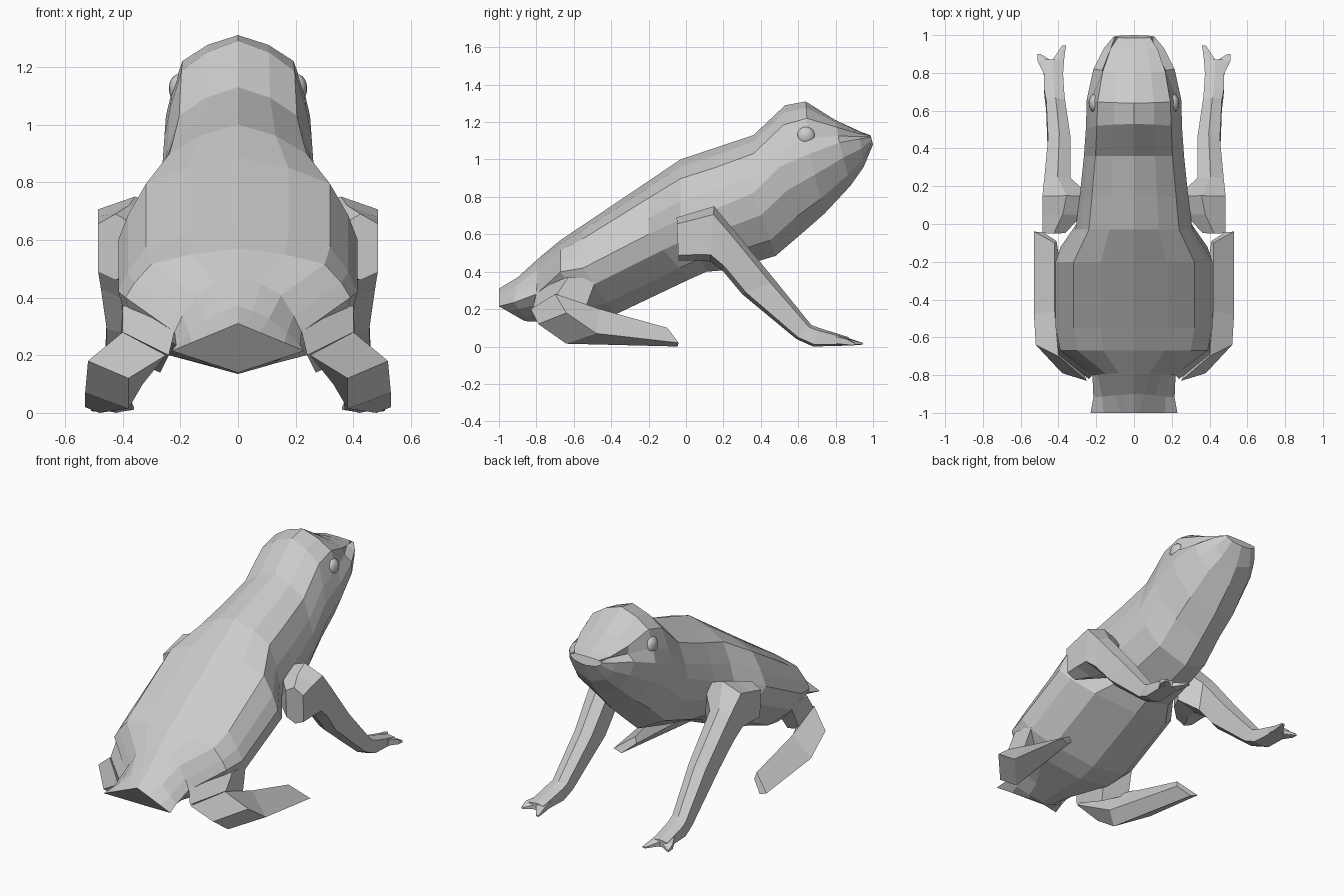
import bpy, bmesh
from mathutils import Vector


def loft(name, rings, mirror=False):
    """Skin closed rings of points into a capped flat-shaded mesh."""
    bm = bmesh.new()
    for s in ((1, -1) if mirror else (1,)):
        vs = [[bm.verts.new((s * x, y, z)) for x, y, z in r] for r in rings]
        n = len(vs[0])
        for a, b in zip(vs, vs[1:]):
            for i in range(n):
                j = (i + 1) % n
                bm.faces.new((a[i], a[j], b[j], b[i]))
        bm.faces.new(vs[0])
        bm.faces.new(vs[-1])
    bmesh.ops.recalc_face_normals(bm, faces=bm.faces)
    me = bpy.data.meshes.new(name)
    bm.to_mesh(me)
    bm.free()
    ob = bpy.data.objects.new(name, me)
    bpy.context.collection.objects.link(ob)
    return ob


def body_ring(ty, tz, sy, sz, by, bz, w, crease=1.0, diamond=0.0):
    """Ring through a top, a widest side and a bottom point."""
    shape = [(0, 0), (.12, .42), (.32, .77), (.7, .92 * crease), (1, 1),
             (1.35, .94), (1.75, .66), (2, 0)]
    t, s, b = Vector((0, ty, tz)), Vector((0, sy, sz)), Vector((0, by, bz))
    half = []
    for u, f in shape:
        p = t.lerp(s, u) if u <= 1 else s.lerp(b, u - 1)
        f += (min(u, 2 - u) - f) * diamond
        half.append((w * f, p.y, p.z))
    return half + [(-x, y, z) for x, y, z in half[-2:0:-1]]


def limb_ring(uy, uz, ly, lz, xi, xo):
    """Six-sided ring from an upper ridge, a lower ridge and inner/outer x."""
    xm = (xi + xo) / 2
    return [(x, uy + (ly - uy) * u, uz + (lz - uz) * u) for x, u in
            ((xm, 0), (xo, .15), (xo, .88), (xm, 1), (xi, .88), (xi, .15))]


def limb(name, rows):
    return loft(name, [limb_ring(*r) for r in rows], True)


# Body and head, tail to snout
loft("body", [body_ring(*r) for r in (
    (-1, .31, -1, .215, -.87, .14, .23, 1, 1),
    (-.9, .37, -.92, .235, -.85, .135, .215, 1, .6),
    (-.79, .47, -.8, .28, -.74, .135, .22, 1, .2),
    (-.67, .57, -.67, .4, -.5, .14, .39),
    (-.55, .65, -.55, .42, -.38, .17, .415),
    (-.2, .885, -.2, .6, .02, .36, .415),
    (-.03, 1.0, -.03, .68, .11, .4, .31),
    (.15, 1.06, .12, .72, .23, .41, .29),
    (.36, 1.13, .36, .82, .48, .485, .265),
    (.53, 1.29, .5, .96, .62, .605, .255),
    (.64, 1.31, .66, 1.03, .74, .71, .25),
    (.8, 1.21, .82, 1.09, .88, .86, .215, .85),
    (.93, 1.15, .93, 1.11, .95, .96, .16, .7),
    (.985, 1.13, .99, 1.12, 1.0, 1.08, .11))])

# Front legs: shoulder, forearm and foot in one skin
limb("front_leg", (
    (-.05, .69, -.04, .46, .365, .485),
    (.05, .72, .05, .46, .27, .485),
    (.15, .75, .13, .455, .23, .485),
    (.25, .63, .2, .4, .335, .475),
    (.48, .35, .3, .28, .335, .455),
    (.67, .115, .59, .04, .365, .465),
    (.71, .1, .68, 0, .37, .475),
    (.87, .05, .87, .005, .38, .48)))

# Two splayed webbed toes on each front foot
limb("outer_toe", ((.8, .06, .8, .01, .42, .48),
                   (.86, .045, .86, .005, .43, .51),
                   (.9, .02, .9, .005, .495, .51)))
limb("inner_toe", ((.8, .06, .8, .01, .375, .43),
                   (.87, .045, .87, .005, .37, .43),
                   (.945, .02, .945, .01, .36, .38)))

# Hind thighs, from inside the hips down to the knees
loft("hind_thigh", [
    [(.2, -.78, .37), (.4, -.63, .37), (.39, -.48, .36), (.2, -.5, .38)],
    [(.24, -.82, .2), (.4, -.69, .28), (.41, -.54, .2), (.27, -.62, .14)]], True)

# Hind lower legs: slanted knee cap running forward to a flat foot
loft("hind_shin", [
    [(.4, -.7, .28), (.52, -.64, .18), (.38, -.79, .12), (.25, -.83, .2)],
    [(.42, -.46, .2), (.53, -.48, .07), (.38, -.64, .015), (.33, -.62, .1)],
    [(.42, -.1, .1), (.53, -.04, .02), (.48, -.045, 0), (.41, -.09, .06)]], True)

# Eyes
for s in (1, -1):
    bpy.ops.mesh.primitive_uv_sphere_add(segments=16, ring_count=10, radius=.05,
                                         location=(s * .205, .64, 1.125))
    eye = bpy.context.object
    eye.name = "eye"
    eye.scale.x = .7
    bpy.ops.object.shade_smooth()
